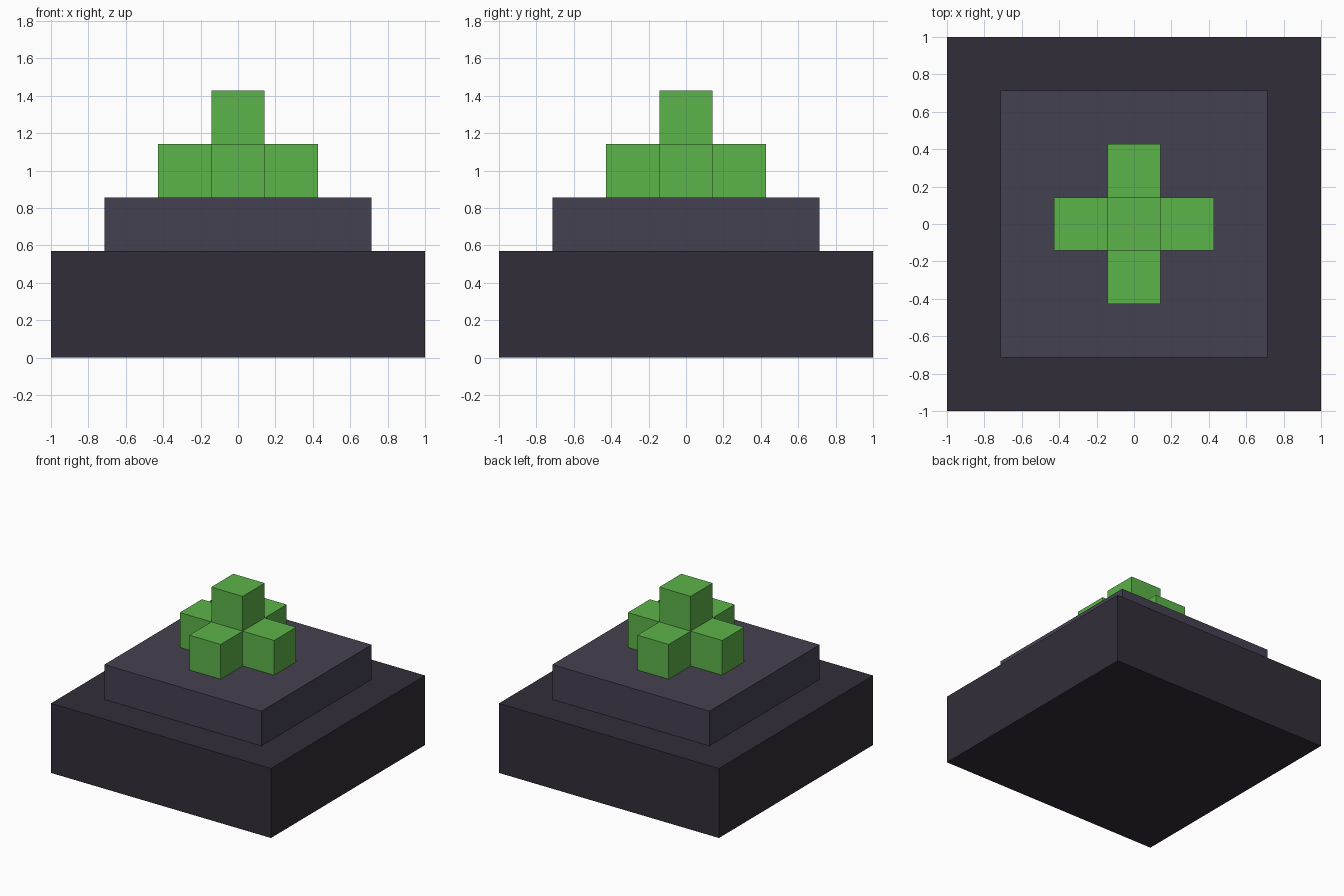
import bpy

if "Cube" in bpy.data.objects:
    bpy.data.objects.remove(bpy.data.objects["Cube"])

U = 2 / 7  # one block of the 7-block-wide grid


def material(name, rgb):
    mat = bpy.data.materials.new(name)
    mat.diffuse_color = (*rgb, 1)
    mat.use_nodes = True
    mat.node_tree.nodes["Principled BSDF"].inputs["Base Color"].default_value = mat.diffuse_color
    return mat


def block(name, mat, x, y, z, width=1, height=1):
    """Square block; x, y is its centre and z its underside, in grid blocks."""
    bpy.ops.mesh.primitive_cube_add(size=1, location=(x * U, y * U, (z + height / 2) * U))
    obj = bpy.context.object
    obj.name = name
    obj.scale = (width * U, width * U, height * U)
    bpy.ops.object.transform_apply(location=False, rotation=False, scale=True)
    obj.data.materials.append(mat)
    return obj


dark = material("dark_stone", (0.032, 0.027, 0.041))
stone = material("stone", (0.060, 0.053, 0.083))
green = material("green", (0.107, 0.451, 0.067))

# Stepped pedestal
block("base", dark, 0, 0, 0, width=7, height=2)
block("upper_step", stone, 0, 0, 2, width=5)

# Green cross of cubes with one cube on top
arms = {"centre": (0, 0), "right": (1, 0), "left": (-1, 0), "back": (0, 1), "front": (0, -1)}
for side, (x, y) in arms.items():
    block(f"{side}_cube", green, x, y, 3)
block("top_cube", green, 0, 0, 4)
